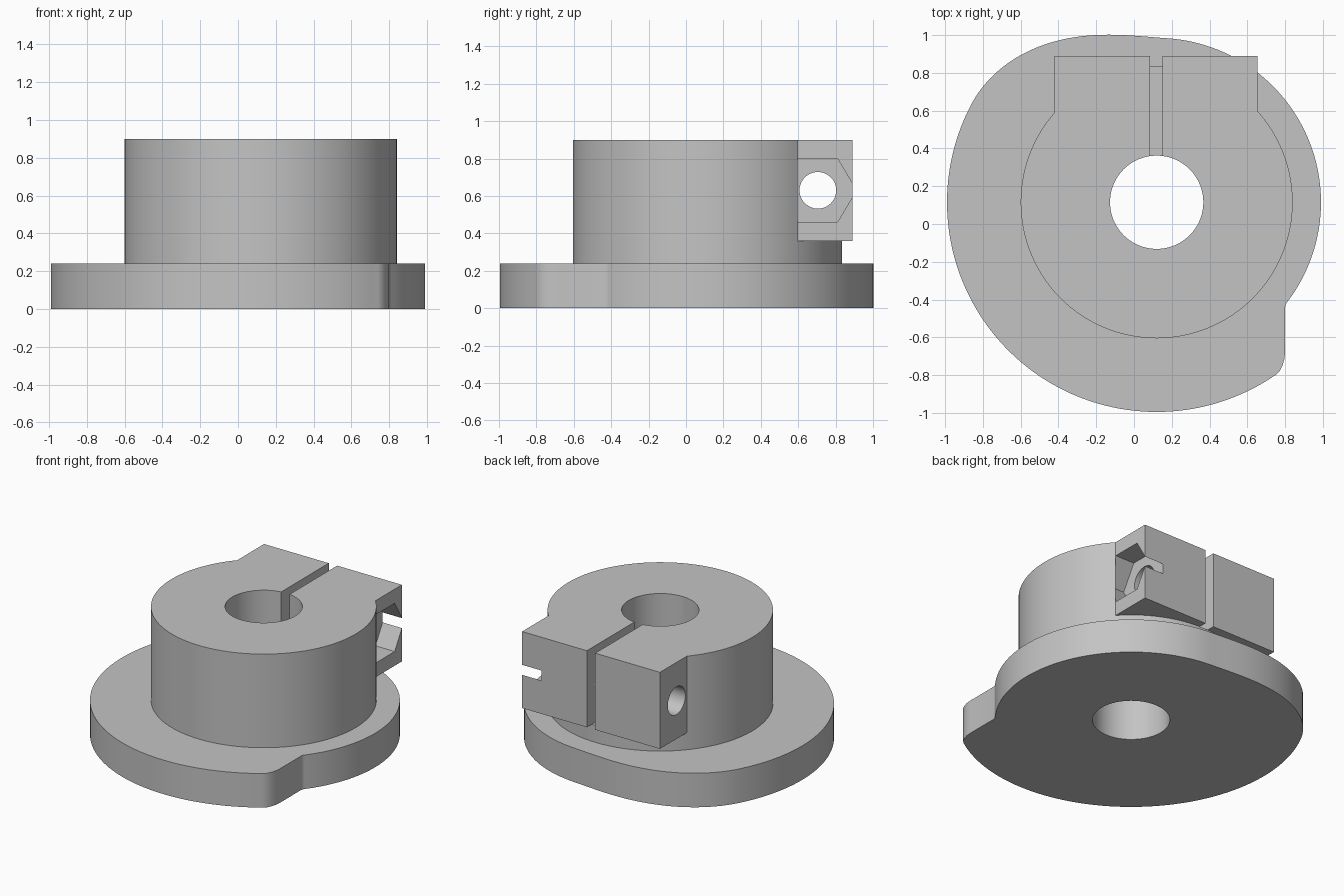
import bpy, bmesh
from math import sin, cos, pi, radians
from mathutils import Vector

cube = bpy.data.objects.get("Cube")
if cube:
    bpy.data.objects.remove(cube, do_unlink=True)

CX, CY = 0.12, 0.115          # shaft axis
FLANGE_TOP, CLAMP_LOW, TOP = 0.24, 0.36, 0.9
BOLT_Y, BOLT_Z = 0.705, 0.63

grey = bpy.data.materials.new("plain grey")
grey.use_nodes = True
grey.diffuse_color = (0.55, 0.55, 0.55, 1)
grey.node_tree.nodes["Principled BSDF"].inputs["Base Color"].default_value = grey.diffuse_color


def prism(name, points, low, high, axis="z"):
    """Extrude an outline along z (points are x, y) or along x (points are y, z)."""
    place = (lambda a, b: (a, b, low)) if axis == "z" else (lambda a, b: (low, a, b))
    bm = bmesh.new()
    face = bm.faces.new([bm.verts.new(place(a, b)) for a, b in points])
    top = bmesh.ops.extrude_face_region(bm, geom=[face])["geom"]
    shift = Vector((0, 0, high - low) if axis == "z" else (high - low, 0, 0))
    bmesh.ops.translate(bm, vec=shift, verts=[g for g in top if isinstance(g, bmesh.types.BMVert)])
    bmesh.ops.recalc_face_normals(bm, faces=bm.faces[:])
    mesh = bpy.data.meshes.new(name)
    bm.to_mesh(mesh)
    bm.free()
    mesh.materials.append(grey)
    obj = bpy.data.objects.new(name, mesh)
    bpy.context.collection.objects.link(obj)
    return obj


def circle(cx, cy, r, n):
    return [(cx + r * cos(2 * pi * i / n), cy + r * sin(2 * pi * i / n)) for i in range(n)]


def box(x0, x1, y0, y1):
    return [(x0, y0), (x1, y0), (x1, y1), (x0, y1)]


def combine(body, tool, operation):
    mod = body.modifiers.new(tool.name, "BOOLEAN")
    mod.operation = operation
    mod.solver = "EXACT"
    mod.object = tool
    bpy.context.view_layer.objects.active = body
    bpy.ops.object.modifier_apply(modifier=mod.name)
    bpy.data.objects.remove(tool, do_unlink=True)


def cam_radius(degrees):
    """Small radius on the right, easing out to the large one at the back left."""
    t = min(max((degrees - 86) / 66, 0), 1)
    return 0.87 + 0.24 * t * t * (3 - 2 * t)


# Cam flange: eased outline plus the stepped lobe at the front
outline = []
for d in range(-36, 305, 2):
    r = cam_radius(d)
    outline.append((CX + r * cos(radians(d)), CY + r * sin(radians(d))))
outline += [(0.75, -0.8), (0.772, -0.778), (0.788, -0.745), (0.797, -0.71), (0.8, -0.67),
            (0.8, -0.44), (0.803, -0.425), (0.81, -0.415)]
body = prism("clamp_hub_with_cam_flange", outline, 0, FLANGE_TOP)

# Hub with its overhanging clamp block
hub = prism("hub", circle(CX, CY, 0.72, 128), 0.1, TOP)
combine(hub, prism("clamp_block", box(-0.42, 0.655, CY, 0.89), CLAMP_LOW, TOP), "UNION")
combine(body, hub, "UNION")

# Shaft bore, clamping slit and bolt hole
combine(body, prism("bore", circle(CX, CY, 0.247, 96), -0.2, 1.2), "DIFFERENCE")
combine(body, prism("slit", box(0.085, 0.15, CY, 1.1), CLAMP_LOW, 1.2), "DIFFERENCE")
combine(body, prism("bolt_hole", circle(BOLT_Y, BOLT_Z, 0.098, 48), -0.7, 0.656, "x"), "DIFFERENCE")

# Hexagonal nut pocket, breaking out through the back face
hexagon = [(BOLT_Y + a, BOLT_Z + b) for a, b in
           ((0.206, 0), (0.105, 0.17), (-0.105, 0.17), (-0.206, 0), (-0.105, -0.17), (0.105, -0.17))]
combine(body, prism("nut_pocket", hexagon, 0.505, 0.656, "x"), "DIFFERENCE")

# Smooth curved walls, crisp edges
bpy.ops.object.select_all(action="DESELECT")
body.select_set(True)
bpy.context.view_layer.objects.active = body
bpy.ops.object.shade_smooth_by_angle(angle=radians(30))
